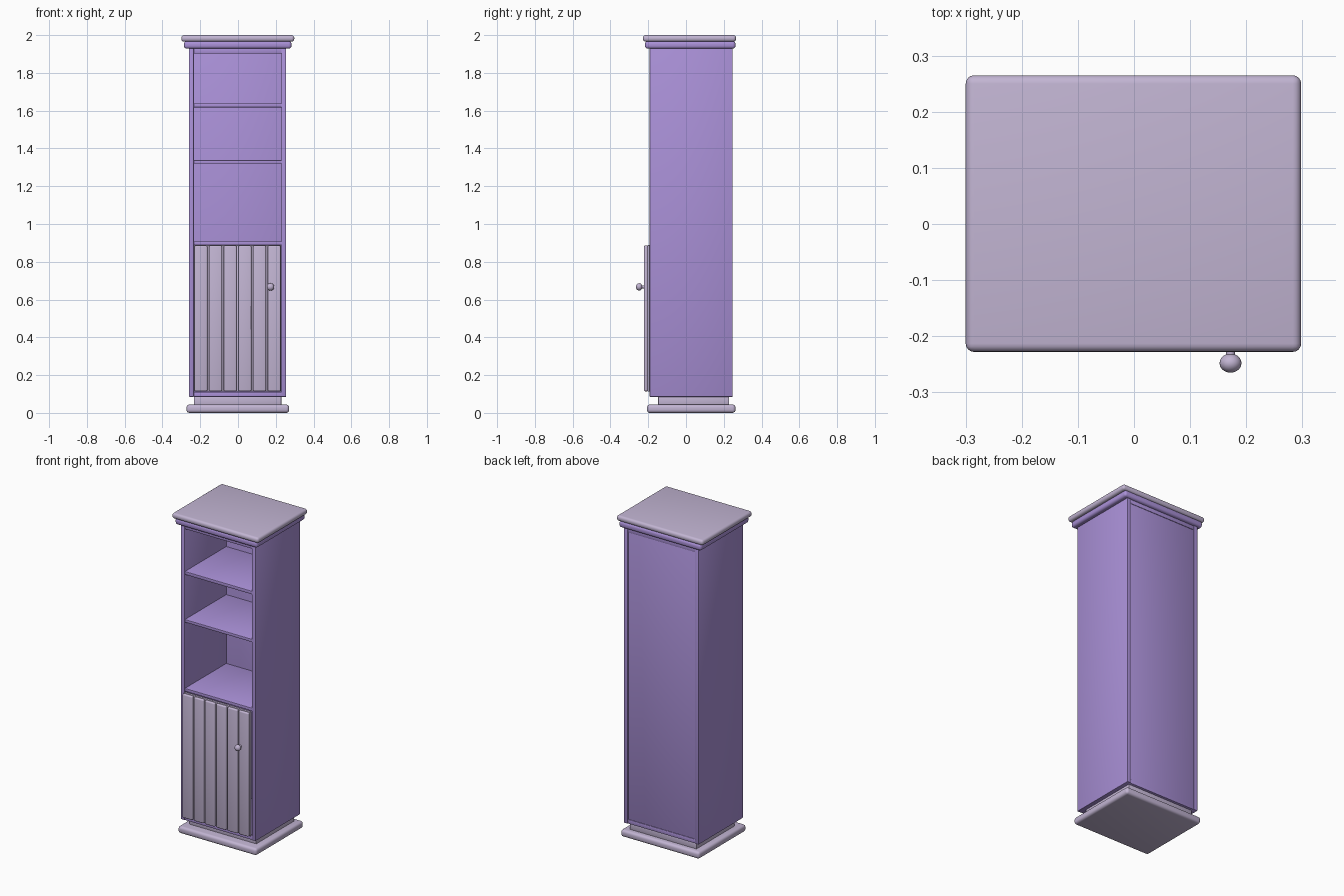
import bpy
import math

if "Cube" in bpy.data.objects:
    bpy.data.objects.remove(bpy.data.objects["Cube"])


def material(name, rgb):
    m = bpy.data.materials.new(name)
    m.diffuse_color = (*rgb, 1)
    m.use_nodes = True
    m.node_tree.nodes["Principled BSDF"].inputs["Base Color"].default_value = m.diffuse_color
    return m


purple = material("purple_paint", (0.40, 0.28, 0.68))
lilac = material("pale_lilac_paint", (0.54, 0.46, 0.65))


def box(name, x, y, z, mat, bevel=0.002, segments=2):
    """Rounded box from its (min, max) extents."""
    bpy.ops.mesh.primitive_cube_add(size=1, location=[sum(r) / 2 for r in (x, y, z)])
    ob = bpy.context.object
    ob.name = name
    ob.scale = [r[1] - r[0] for r in (x, y, z)]
    bpy.ops.object.transform_apply(location=False, rotation=False, scale=True)
    ob.data.materials.append(mat)
    mod = ob.modifiers.new("rounded_edges", "BEVEL")
    mod.width = bevel
    mod.segments = segments
    bpy.ops.object.modifier_apply(modifier=mod.name)
    bpy.ops.object.shade_smooth_by_angle(angle=math.radians(35))
    return ob


# Base: foot slab and recessed plinth
box("base_slab", (-0.273, 0.271), (-0.207, 0.262), (0, 0.044), lilac, 0.016, 4)
box("plinth", (-0.232, 0.229), (-0.147, 0.228), (0.04, 0.087), lilac, 0.001)

# Crown: two stepped mouldings
box("crown_moulding", (-0.286, 0.283), (-0.217, 0.262), (1.928, 1.968), purple, 0.015, 4)
box("top_slab", (-0.30, 0.298), (-0.228, 0.265), (1.965, 2.0), lilac, 0.015, 4)

# Carcass: sides, back, horizontal boards
box("left_side", (-0.259, -0.234), (-0.192, 0.247), (0.085, 1.93), purple)
box("right_side", (0.23, 0.255), (-0.192, 0.247), (0.085, 1.93), purple)
box("back_panel", (-0.234, 0.23), (0.218, 0.241), (0.11, 1.904), purple, 0.001)
for name, z0, z1, back in (("bottom_board", 0.085, 0.111, 0.244),
                           ("cupboard_top", 0.889, 0.908, 0.222),
                           ("lower_shelf", 1.32, 1.338, 0.222),
                           ("upper_shelf", 1.618, 1.638, 0.222),
                           ("top_board", 1.903, 1.93, 0.244)):
    box(name, (-0.235, 0.231), (-0.19, back), (z0, z1), purple)

# Door: backing board with six vertical slats
box("door_board", (-0.232, 0.228), (-0.205, -0.190), (0.112, 0.888), lilac, 0.002)
pitch = 0.0776
for i in range(6):
    x = -0.231 + i * pitch
    box(f"door_slat_{i + 1}", (x, x + 0.069), (-0.222, -0.202), (0.114, 0.886), lilac, 0.007, 3)

# Knob and its stem
bpy.ops.mesh.primitive_cylinder_add(vertices=20, radius=0.008, depth=0.03,
                                    location=(0.172, -0.23, 0.667),
                                    rotation=(math.pi / 2, 0, 0))
stem = bpy.context.object
stem.name = "knob_stem"
bpy.ops.mesh.primitive_uv_sphere_add(segments=24, ring_count=14, radius=0.0195,
                                     location=(0.172, -0.248, 0.667),
                                     rotation=(math.pi / 2, 0, 0))
knob = bpy.context.object
knob.name = "knob"
knob.scale.z = 0.87
for ob in (stem, knob):
    ob.data.materials.append(lilac)
    bpy.ops.object.select_all(action="DESELECT")
    ob.select_set(True)
    bpy.context.view_layer.objects.active = ob
    bpy.ops.object.shade_smooth_by_angle(angle=math.radians(35))
